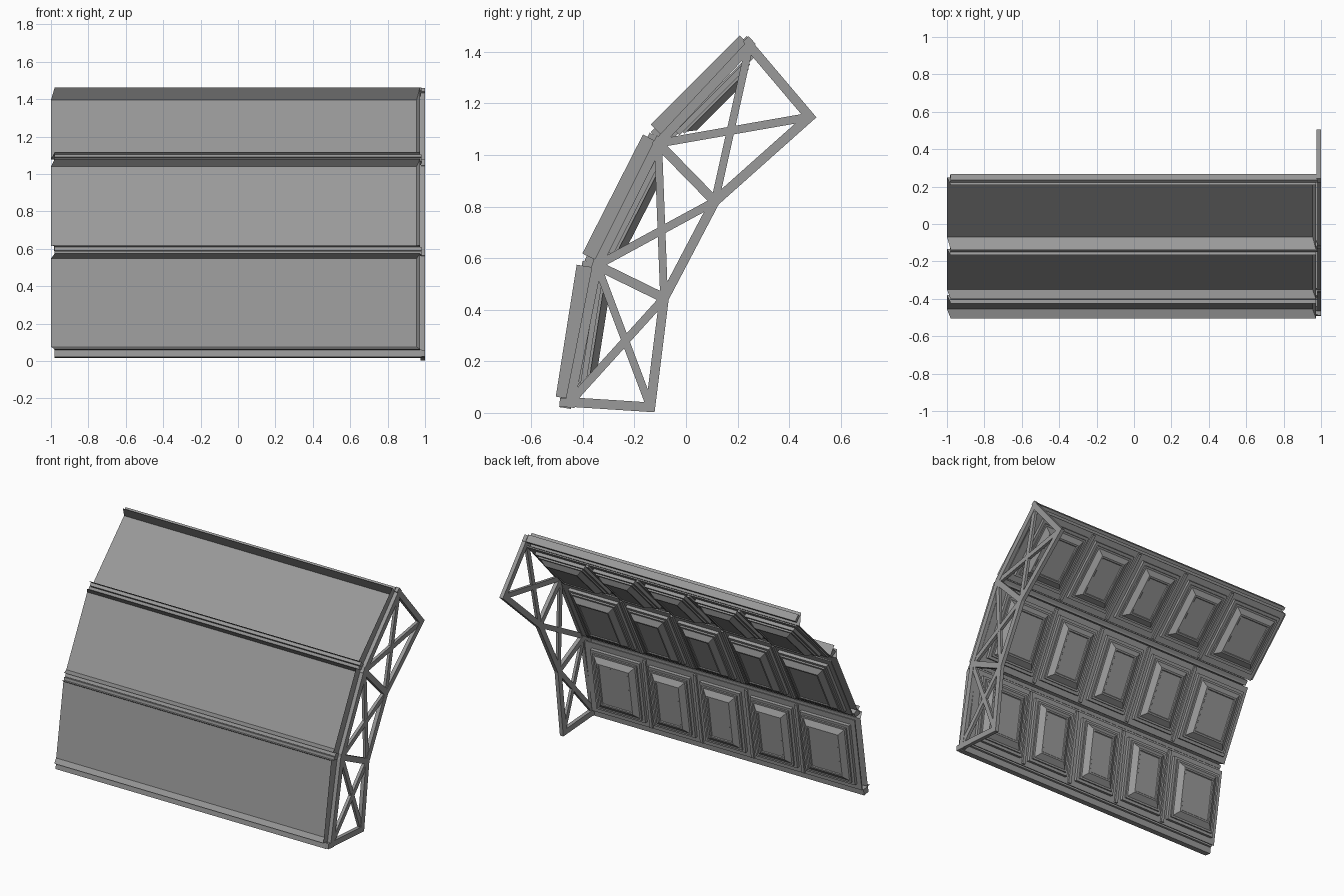
import bpy, bmesh
from math import radians, sin, cos
from mathutils import Matrix, Vector

if "Cube" in bpy.data.objects:
    bpy.data.objects.remove(bpy.data.objects["Cube"])

grey = bpy.data.materials.new("mid_grey")
grey.diffuse_color = (.32, .32, .32, 1)
grey.use_nodes = True
grey.node_tree.nodes["Principled BSDF"].inputs["Base Color"].default_value = grey.diffuse_color


def make(name, bm, matrix=None):
    bmesh.ops.recalc_face_normals(bm, faces=bm.faces)
    me = bpy.data.meshes.new(name)
    bm.to_mesh(me)
    bm.free()
    me.materials.append(grey)
    ob = bpy.data.objects.new(name, me)
    bpy.context.collection.objects.link(ob)
    if matrix:
        ob.matrix_world = matrix
    return ob


def box(bm, lo, hi):
    vs = bmesh.ops.create_cube(bm, size=1)["verts"]
    for v in vs:
        v.co = Vector([l + (c + 0.5) * (h - l) for c, l, h in zip(v.co, lo, hi)])


def panel_matrix(y, z, deg):
    # local axes: x = along wall, y = inward depth, z = up the slope
    a = radians(deg)
    return Matrix(((1, 0, 0, 0), (0, sin(a), cos(a), y),
                   (0, -cos(a), sin(a), z), (0, 0, 0, 1)))


def raised_coffer(bm, cx, hw, length):
    # stacked rectangular outlines: (inset, depth)
    steps = [(0, .084), (0, .108), (.018, .108), (.018, .118), (.03, .118),
             (.062, .143), (.072, .143), (.076, .138)]
    rings = []
    for i, d in steps:
        x, lo, hi = hw - i, .05 + i, length - .05 - i
        rings.append([bm.verts.new(p) for p in
                      ((cx - x, d, lo), (cx + x, d, lo), (cx + x, d, hi), (cx - x, d, hi))])
    for a, b in zip(rings, rings[1:]):
        for k in range(4):
            j = (k + 1) % 4
            bm.faces.new((a[k], a[j], b[j], b[k]))
    bm.faces.new(rings[-1])


def wall_panel(tag, y, z, deg, length, low_lip, depth):
    m = panel_matrix(y, z, deg)
    # recessed face with three flared flanges, open at the left end
    bm = bmesh.new()
    s = .02
    root = [bm.verts.new(p) for p in ((-1, depth, s), (.955, depth, s),
                                      (.955, depth, length - s), (-1, depth, length - s))]
    tip = [bm.verts.new(p) for p in ((-.98, 0, 0), (.973, 0, 0),
                                     (.973, 0, length), (-.98, 0, length))]
    bm.faces.new(root)
    for k in range(3):
        bm.faces.new((root[k], root[k + 1], tip[k + 1], tip[k]))
    # outer side walls of the flanges, running back to the inner skin
    back = [bm.verts.new(p) for p in ((-.98, .066, 0), (.973, .066, 0),
                                      (.973, .066, length), (-.98, .066, length))]
    for k in range(3):
        bm.faces.new((tip[k], tip[k + 1], back[k + 1], back[k]))
    make(tag + "_panel_shell", bm, m)

    # inner skin
    bm = bmesh.new()
    box(bm, (-.985, .08, .012), (.973, .088, length - .012))
    make(tag + "_inner_skin", bm, m)

    # edge rails above and below the panel
    bm = bmesh.new()
    box(bm, (-.98, .02, -low_lip), (.98, .066, .002))
    box(bm, (-.98, .02, length - .002), (.98, .066, length + .018))
    make(tag + "_edge_rails", bm, m)

    # raised coffers and slim ribs on the inner side
    bm = bmesh.new()
    for off, hw in ((-.76, .178), (-.37, .15), (0, .145), (.37, .15), (.76, .178)):
        raised_coffer(bm, off - .015, hw, length)
    make(tag + "_coffers", bm, m)
    bm = bmesh.new()
    for off in (-.551, -.185, .185, .551):
        box(bm, (off - .025, .084, .02), (off - .005, .1, length - .02))
    make(tag + "_ribs", bm, m)


def mitred_frame(bm, pts, w, x0, x1):
    pts = [Vector(p) for p in pts]
    loops = [[], []]
    for k, p in enumerate(pts):
        d1 = (p - pts[k - 1]).normalized()
        d2 = (pts[(k + 1) % len(pts)] - p).normalized()
        n1, n2 = Vector((d1.y, -d1.x)), Vector((d2.y, -d2.x))
        mit = (n1 + n2) / (1 + n1.dot(n2)) * w / 2
        loops[0].append(p + mit)
        loops[1].append(p - mit)
    n = len(pts)
    v = [[[bm.verts.new((x, *p)) for p in lp] for lp in loops] for x in (x0, x1)]
    for k in range(n):
        j = (k + 1) % n
        for i in (0, 1):
            bm.faces.new((v[i][0][k], v[i][0][j], v[i][1][j], v[i][1][k]))
            bm.faces.new((v[0][i][k], v[0][i][j], v[1][i][j], v[1][i][k]))


def bar(bm, p, q, w, x0, x1):
    p, q = Vector(p), Vector(q)
    d = (q - p).normalized()
    o = Vector((-d.y, d.x)) * w / 2
    f = bm.faces.new([bm.verts.new((x0, *c)) for c in (p + o, q + o, q - o, p - o)])
    ext = bmesh.ops.extrude_face_region(bm, geom=[f], use_keep_orig=True)["geom"]
    for v in ext:
        if isinstance(v, bmesh.types.BMVert):
            v.co.x = x1


# three tilted wall panels
wall_panel("lower", -.505, .063, 81, .518, .038, .047)
wall_panel("middle", -.402, .618, 63, .518, .02, .047)
wall_panel("upper", -.137, 1.118, 45, .488, .02, .076)

# end truss: outer and inner nodes in the side plane
outer = [(-.45, .042), (-.345, .572), (-.108, 1.045), (.246, 1.424)]
inner = [(-.138, .022), (-.085, .445), (.112, .82), (.48, 1.148)]
for k, tag in enumerate(("lower", "middle", "upper")):
    a, b, c, d = outer[k], inner[k], inner[k + 1], outer[k + 1]
    bm = bmesh.new()
    mitred_frame(bm, (a, b, c, d), .037, .975, 1)
    make(tag + "_truss_frame", bm)
    bm = bmesh.new()
    bar(bm, a, c, .032, .978, .998)
    bar(bm, d, b, .03, .979, .997)
    make(tag + "_truss_braces", bm)

# foot and head tabs joining the truss to the end rails
bm = bmesh.new()
bar(bm, (-.49, .042), (-.43, .036), .034, .975, 1)
bar(bm, (.232, 1.45), (.26, 1.42), .03, .975, 1)
make("truss_end_tabs", bm)
